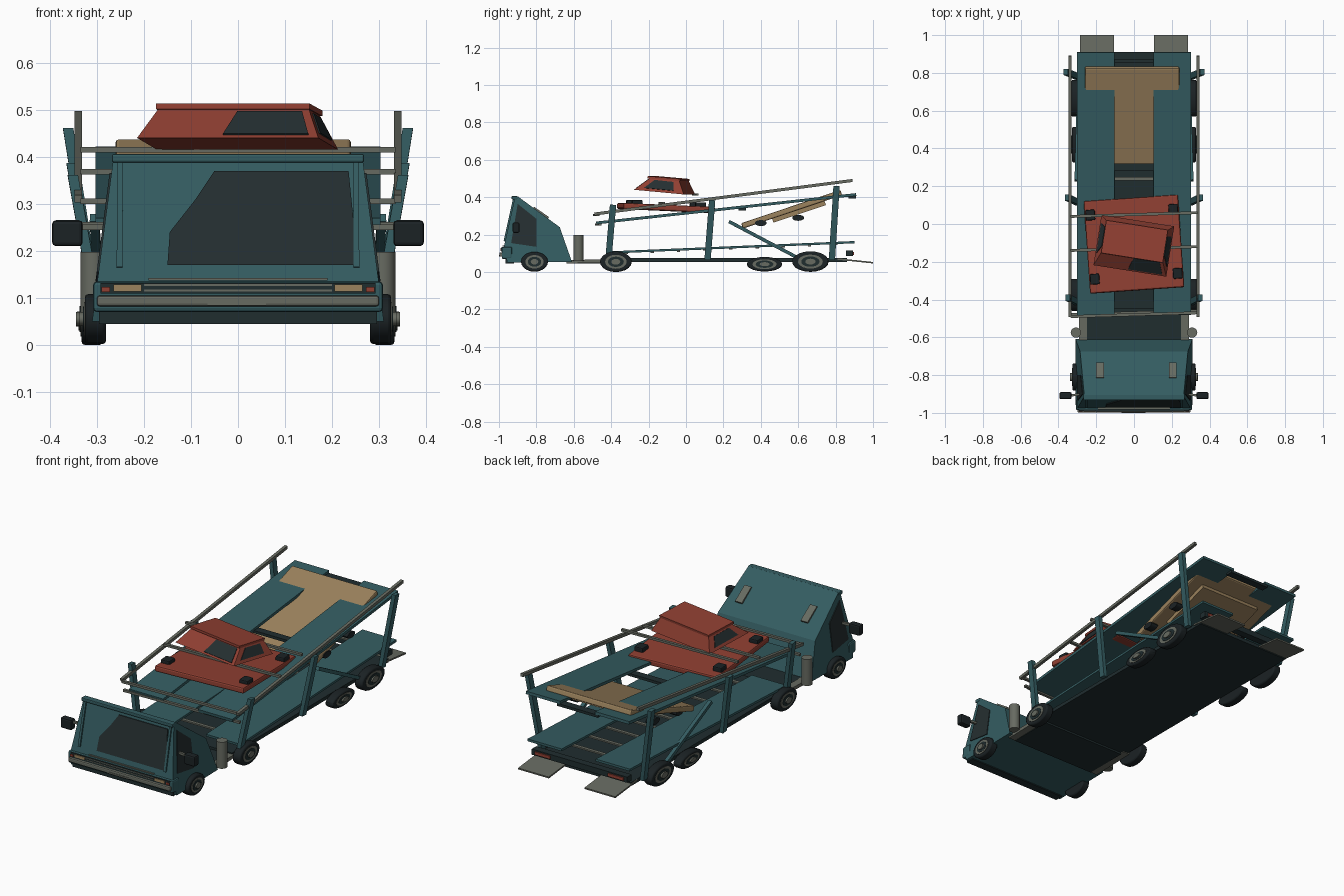
import bpy, bmesh, math
from mathutils import Vector, Matrix

cube = bpy.data.objects.get("Cube")
if cube:
    bpy.data.objects.remove(cube, do_unlink=True)


def material(name, r, g, b):
    m = bpy.data.materials.new(name)
    m.use_nodes = True
    m.diffuse_color = (r, g, b, 1)
    m.node_tree.nodes["Principled BSDF"].inputs["Base Color"].default_value = (r, g, b, 1)
    return m


TEAL = material("teal paint", .034, .108, .120)
RED = material("red paint", .28, .050, .032)
TAN = material("tan paint", .33, .225, .110)
GREY = material("grey metal", .135, .145, .120)
GLASS = material("dark glass", .018, .028, .030)
BLACK = material("black rubber", .011, .016, .018)
DARK = material("dark frame", .014, .026, .028)
SIDES = (("left", 1), ("right", -1))


def finish(name, bm, mat):
    bmesh.ops.recalc_face_normals(bm, faces=bm.faces)
    mesh = bpy.data.meshes.new(name)
    bm.to_mesh(mesh)
    bm.free()
    mesh.materials.append(mat)
    obj = bpy.data.objects.new(name, mesh)
    bpy.context.collection.objects.link(obj)
    return obj


def loft(name, a, b, mat):
    """Solid between two matching loops of points."""
    bm = bmesh.new()
    va = [bm.verts.new(p) for p in a]
    vb = [bm.verts.new(p) for p in b]
    bm.faces.new(va)
    bm.faces.new(vb[::-1])
    for i in range(len(va)):
        j = (i + 1) % len(va)
        bm.faces.new((va[i], vb[i], vb[j], va[j]))
    return finish(name, bm, mat)


def beam(name, p, q, w, h, mat):
    """Rectangular bar from p to q; w runs sideways, h upwards."""
    p, q = Vector(p), Vector(q)
    d = (q - p).normalized()
    side = d.cross((0, 0, 1))
    side = Vector((1, 0, 0)) if side.length < .4 else side.normalized()
    up = side.cross(d)
    ring = [side * (w / 2 * s) + up * (h / 2 * t) for s, t in ((-1, -1), (1, -1), (1, 1), (-1, 1))]
    return loft(name, [p + r for r in ring], [q + r for r in ring], mat)


def box(name, x, y, z, mat, bevel=0):
    ring = [(x[0], y[0]), (x[1], y[0]), (x[1], y[1]), (x[0], y[1])]
    obj = loft(name, [(a, b, z[0]) for a, b in ring], [(a, b, z[1]) for a, b in ring], mat)
    if bevel:
        mod = obj.modifiers.new("bevel", 'BEVEL')
        mod.width, mod.segments = bevel, 2
    return obj


def disc(name, c, ry, rz, depth, mat, axis='X', bevel=0):
    """Elliptical cylinder lying along x, or standing along z."""
    bm = bmesh.new()
    bmesh.ops.create_cone(bm, cap_ends=True, segments=20, radius1=1, radius2=1, depth=depth)
    if axis == 'X':
        bm.transform(Matrix.Rotation(math.pi / 2, 4, 'Y'))
        bm.transform(Matrix.Diagonal((1, ry, rz, 1)))
    else:
        bm.transform(Matrix.Diagonal((ry, rz, 1, 1)))
    bm.transform(Matrix.Translation(c))
    obj = finish(name, bm, mat)
    if bevel:
        mod = obj.modifiers.new("bevel", 'BEVEL')
        mod.width, mod.segments, mod.limit_method = bevel, 2, 'ANGLE'
    bpy.ops.object.select_all(action='DESELECT')
    obj.select_set(True)
    bpy.context.view_layer.objects.active = obj
    bpy.ops.object.shade_smooth_by_angle(angle=math.radians(35))
    return obj


# Cab shell, narrowing towards the top
def half_width(z):
    return .31 - .13 * (z - .05)


def screen_y(z):
    return -.975 + .222 * (z - .13)


profile = [(-.955, .05), (-.975, .13), (-.915, .40), (-.90, .405), (-.675, .24), (-.61, .055)]
loft("cab_shell", *[[(s * half_width(z), y, z) for y, z in profile] for s in (-1, 1)], TEAL)

# Windscreen with its slanted cut corner, and side windows
screen = [(-.15, .17), (-.145, .24), (-.09, .31), (-.05, .37), (.235, .37), (.255, .17)]
loft("windscreen", *[[(x, screen_y(z) + o, z) for x, z in screen] for o in (-.005, .003)], GLASS)
window = [(-.935, .155), (-.90, .365), (-.80, .285), (-.80, .135)]
for side, s in SIDES:
    loft("side_window_" + side,
         *[[(s * (half_width(z) + o), y, z) for y, z in window] for o in (-.003, .004)], GLASS)
    beam("window_pillar_" + side, (s * .252, screen_y(.165) - .003, .165),
         (s * .25, screen_y(.39) - .003, .39), .012, .01, TEAL)

# Cab trim: visor, grille, bumper, lamps
box("roof_visor", (-.268, .268), (-.932, -.90), (.388, .406), TEAL, .004)
box("front_sill", (-.308, .308), (-.985, -.93), (.07, .135), TEAL, .008)
box("front_bumper", (-.30, .30), (-.998, -.97), (.082, .105), GREY, .006)
box("number_plate", (-.065, .06), (-1, -.99), (.084, .092), GREY)
box("grille", (-.292, .292), (-.989, -.97), (.109, .132), DARK)
for i in range(2):
    box("grille_bar", (-.2, .2), (-.992, -.97), (.114 + i * .011, .118 + i * .011), GREY)
box("grille_ridge", (-.19, .19), (-.981, -.96), (.137, .142), GREY)
box("lower_valance", (-.295, .295), (-.965, -.92), (.045, .07), DARK)
for side, s in SIDES:
    box("headlamp_" + side, sorted((s * .205, s * .265)), (-.993, -.97), (.114, .128), TAN)
    box("signal_lamp_" + side, sorted((s * .272, s * .29)), (-.993, -.96), (.112, .123), RED)
    box("mirror_" + side, sorted((s * .33, s * .395)), (-.927, -.89), (.21, .265), BLACK, .008)
    beam("mirror_arm_" + side, (s * .27, -.90, .25), (s * .34, -.908, .25), .012, .012, GREY)
    disc("exhaust_stack_" + side, (s * .308, -.575, .128), .027, .027, .14, GREY, 'Z')
    x = .205 if s > 0 else -.18
    beam("roof_plate_" + side, (x, -.815, .345), (x, -.735, .29), .04, .01, GREY)

# Chassis, coupling, and underside
box("chassis_plate", (-.28, .28), (-.45, .86), (.055, .074), DARK)
box("coupling_plate", (-.25, .25), (-.64, -.40), (.045, .062), DARK)
for side, s in SIDES:
    beam("coupling_rail_" + side, (s * .27, -.64, .055), (s * .27, -.38, .06), .04, .018, GREY)


# Wheels, squat in outline, with layered hubs
def wheel(name, x, y, z, ry, rz, width=.045):
    s = 1 if x > 0 else -1
    disc(name + "_tyre", (x, y, z), ry, rz, width, BLACK, bevel=.007)
    for part, k, out, mat in (("rim", .68, .002, GREY), ("dish", .5, .004, DARK), ("hub", .28, .012, GREY)):
        disc(name + "_" + part, (x + s * out, y, z), ry * k, rz * k, width, mat)


for side, s in SIDES:
    wheel("cab_wheel_" + side, s * .303, -.81, .055, .072, .053)
    wheel("front_trailer_wheel_" + side, s * .310, -.375, .055, .085, .055)
    wheel("middle_wheel_" + side, s * .305, .42, .042, .095, .039)
    wheel("rear_wheel_" + side, s * .308, .665, .056, .098, .055)


# Two decks of paired tracks, both rising to the rear
def lower_z(y):
    return .122 + .042 * y


def upper_z(y):
    return .315 + .1095 * y


def rail_z(y):
    return .374 + .130 * y


for side, s in SIDES:
    beam("lower_track_" + side, (s * .2, -.41, lower_z(-.41)), (s * .2, .90, lower_z(.9)), .2, .012, TEAL)
    beam("upper_track_" + side, (s * .203, -.48, upper_z(-.48)), (s * .203, .91, upper_z(.91)), .2, .015, TEAL)
    beam("guard_rail_" + side, (s * .34, -.49, rail_z(-.49)), (s * .34, .89, rail_z(.89)), .016, .016, GREY)
    # Leaning posts and the diagonal brace
    for name, y, top in (("front", -.41, .36), ("middle", .12, .385), ("rear", .785, .46)):
        beam(name + "_post_" + side, (s * .298, y - .005, .065), (s * (.315 + .1 * top), y + .02, top),
             .022, .034, TEAL)
    beam("brace_" + side, (s * .305, .23, .27), (s * .295, .60, .075), .02, .018, TEAL)
    # Rear ramps and tail lamps
    beam("ramp_" + side, (s * .195, .81, .07), (s * .195, 1, .05), .18, .008, GREY)
    box("tail_lamp_" + side, sorted((s * .17, s * .26)), (.87, .899), (.092, .108), RED)
box("tail_bar", (-.28, .28), (.855, .893), (.085, .115), DARK)

# Cross bars between the rails and slats between the tracks
for y, z in ((-.48, .305), (-.47, .255), (-.13, .368), (.05, .415)):
    beam("cross_bar", (-.335, y - .01, z), (.335, y + .01, z), .015, .012, GREY)
for i in range(9):
    y = -.32 + i * .14
    beam("lower_slat", (-.12, y, lower_z(y) - .008), (.12, y, lower_z(y) - .008), .018, .008, GREY)
for y in (.3, .89):
    beam("upper_slat", (-.12, y, upper_z(y) - .012), (.12, y, upper_z(y) - .012), .04, .014, DARK)

# Red car: body slab turned slightly on the deck
turn = Matrix.Translation((0, -.107, 0)) @ Matrix.Rotation(math.radians(4), 4, 'Z')
body = beam("red_car_body", (0, -.245, .354), (0, .245, .332), .5, .032, RED)
body.matrix_world = turn
mod = body.modifiers.new("bevel", 'BEVEL')
mod.width, mod.segments = .008, 2
for s in (-1, 1):
    for y, z in ((-.17, .367), (.17, .355)):
        block = box("red_car_wheel", (s * .22 - .025, s * .22 + .025), (y - .028, y + .028), (z - .02, z + .018), BLACK, .006)
        block.matrix_world = turn

# Red car cabin: roof tapers inwards over a wider base, glass set on its slopes
cabin_turn = Matrix.Translation((0, -.11, 0)) @ Matrix.Rotation(math.radians(-9), 4, 'Z')
base = [(-.195, -.14, .44), (.195, -.14, .44), (.195, .13, .415), (-.195, .13, .415)]
roof = [(-.16, -.055, .505), (.16, -.055, .505), (.16, .10, .488), (-.16, .10, .488)]
cabin = [loft("red_cabin", base, roof, RED),
         beam("red_cabin_visor", (0, -.07, .507), (0, .105, .492), .33, .012, RED)]


def slope_panel(name, i, j, u0, u1, v0, v1):
    b0, b1, t0, t1 = (Vector(p) for p in (base[i], base[j], roof[i], roof[j]))
    n = (b1 - b0).cross(t0 - b0).normalized() * .003
    pts = [b0.lerp(b1, u).lerp(t0.lerp(t1, u), v) for u, v in ((u0, v0), (u1, v0), (u1, v1), (u0 + .06, v1))]
    return loft(name, [p + n for p in pts], [p - n for p in pts], GLASS)


cabin += [slope_panel("cabin_windscreen", 0, 1, .47, .95, .1, .85),
          slope_panel("cabin_left_glass", 1, 2, .15, .8, .2, .85),
          slope_panel("cabin_right_glass", 3, 0, .15, .8, .2, .85)]
for part in cabin:
    part.matrix_world = cabin_turn

# Tan car: long slab rising through the upper tracks
tan_body = beam("tan_car_body", (-.01, .30, .247), (-.01, .83, .425), .50, .03, TAN)
mod = tan_body.modifiers.new("bevel", 'BEVEL')
mod.width, mod.segments = .007, 2
beam("tan_car_cabin", (-.01, .46, .288), (-.01, .74, .382), .36, .05, TAN)
for s in (-1, 1):
    for y, z in ((.40, .262), (.60, .29)):
        disc("tan_car_wheel", (s * .225, y, z), .032, .016, .04, BLACK)
